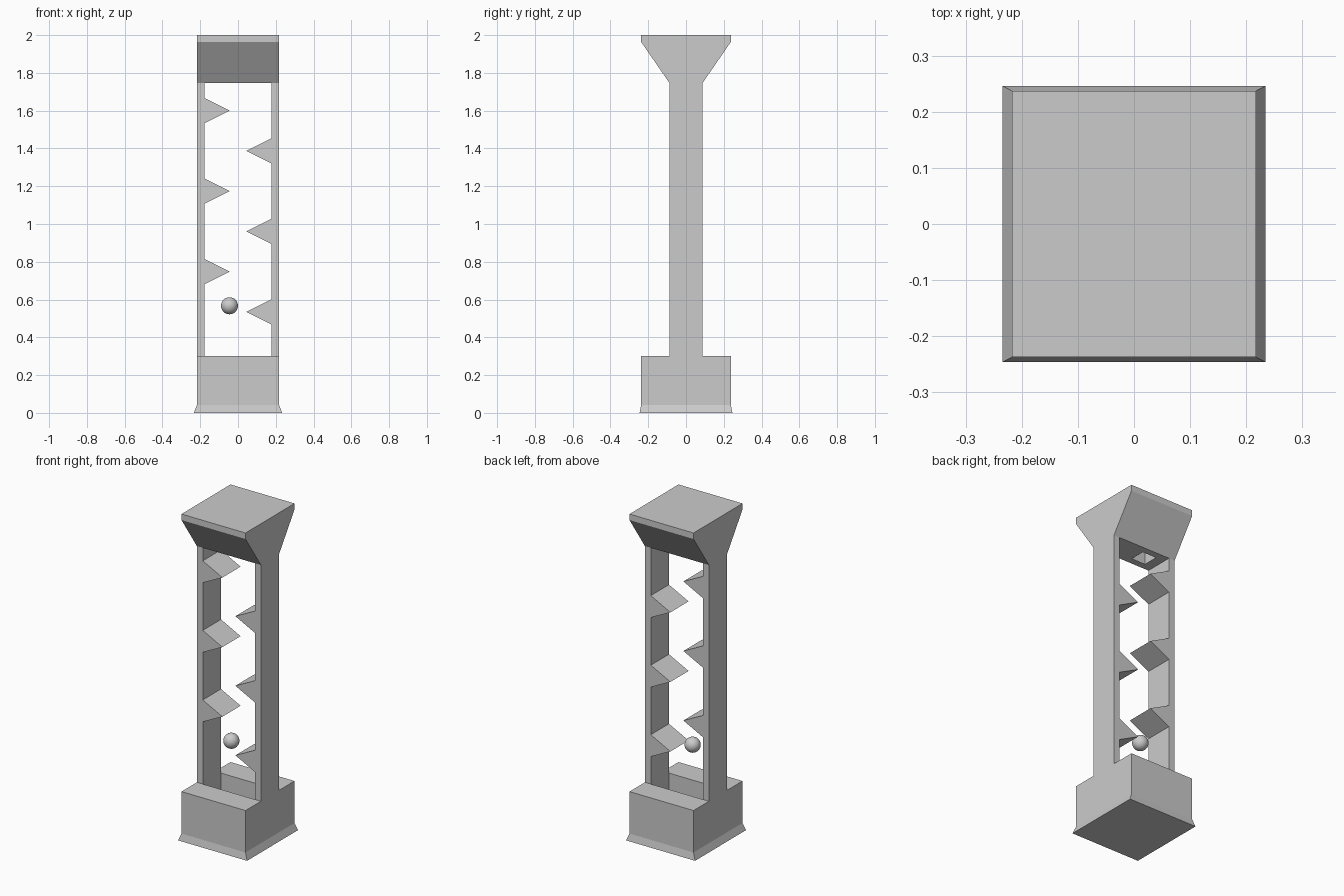
import bpy, bmesh

if "Cube" in bpy.data.objects:
    bpy.data.objects.remove(bpy.data.objects["Cube"])

HW, IW = 0.217, 0.177      # outer and inner half width in x
HD, SD = 0.237, 0.088      # half depth of the wide ends and of the slim shaft
Z_FOOT, Z_BASE, Z_HEAD, Z_LIP, Z_TOP = 0.043, 0.30, 1.747, 1.963, 2.0


def finish(bm, name):
    bmesh.ops.recalc_face_normals(bm, faces=bm.faces)
    mesh = bpy.data.meshes.new(name)
    bm.to_mesh(mesh)
    bm.free()
    obj = bpy.data.objects.new(name, mesh)
    bpy.context.collection.objects.link(obj)
    return obj


def prism(name, points, offset):
    """Extrude a closed 3D outline along an offset vector."""
    bm = bmesh.new()
    face = bm.faces.new([bm.verts.new(p) for p in points])
    new = bmesh.ops.extrude_face_region(bm, geom=[face])["geom"]
    verts = [g for g in new if isinstance(g, bmesh.types.BMVert)]
    bmesh.ops.translate(bm, verts=verts, vec=offset)
    return finish(bm, name)


def side_prism(name, x0, x1, yz):
    return prism(name, [(x0, y, z) for y, z in yz], (x1 - x0, 0, 0))


def box(name, x0, x1, y0, y1, z0, z1):
    return side_prism(name, x0, x1, [(y0, z0), (y1, z0), (y1, z1), (y0, z1)])


# Side walls: full silhouette of base, shaft and flared head
half = [(HD, Z_FOOT), (HD, Z_BASE), (SD, Z_BASE), (SD, Z_HEAD), (HD, Z_LIP), (HD, Z_TOP)]
outline = half + [(-y, z) for y, z in reversed(half)]
for name, s in (("left_wall", -1), ("right_wall", 1)):
    side_prism(name, s * IW, s * HW, outline)

# Front and back of the base, leaving the catch well open between them
for name, s in (("base_front", -1), ("base_back", 1)):
    box(name, -IW, IW, s * SD, s * HD, Z_FOOT, Z_BASE)

# Head between the walls, with the drop hole cut into its underside
head_half = half[3:]
head = side_prism("head", -IW, IW, head_half + [(-y, z) for y, z in reversed(head_half)])
cutter = box("drop_hole_cutter", -0.118, -0.024, -0.047, 0.047, 1.6, 1.95)
cutter.hide_render = True
mod = head.modifiers.new("drop_hole", 'BOOLEAN')
mod.operation = 'DIFFERENCE'
mod.solver = 'EXACT'
mod.object = cutter
bpy.context.view_layer.objects.active = head
bpy.ops.object.modifier_apply(modifier=mod.name)
bpy.data.objects.remove(cutter)

# Flared foot
bm = bmesh.new()
bmesh.ops.create_cube(bm, size=2)
for v in bm.verts:
    low = v.co.z < 0
    v.co = (v.co.x * (0.234 if low else HW), v.co.y * (0.246 if low else HD),
            0 if low else Z_FOOT)
finish(bm, "foot")

# Wedge ledges alternating from wall to wall
for i in range(6):
    s = 1 if i % 2 else -1
    z = 1.60 - 0.213 * i
    prism(f"ledge_{i + 1}", [(s * IW, -SD, z + 0.067), (s * 0.044, -SD, z),
                             (s * IW, -SD, z - 0.067)], (0, 2 * SD, 0))

# Ball
bpy.ops.mesh.primitive_uv_sphere_add(segments=32, ring_count=16, radius=0.045,
                                     location=(-0.045, 0, 0.567))
bpy.context.object.name = "ball"
bpy.ops.object.shade_smooth()
